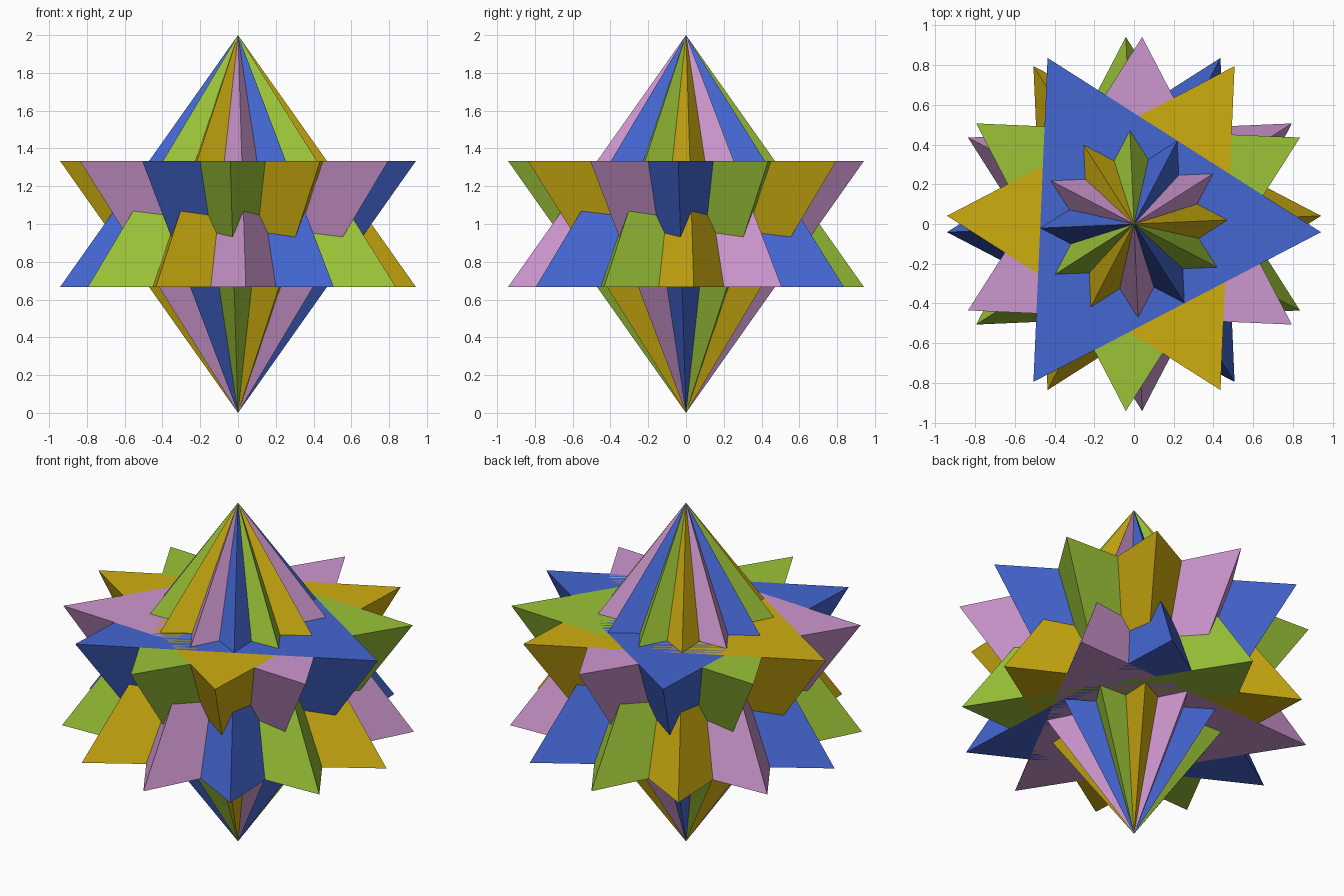
import bpy, bmesh, math

if "Cube" in bpy.data.objects:
    bpy.data.objects.remove(bpy.data.objects["Cube"])


def linear(c):
    c /= 255
    return c / 12.92 if c <= 0.04045 else ((c + 0.055) / 1.055) ** 2.4


def material(name, rgb):
    m = bpy.data.materials.new(name)
    m.diffuse_color = (*[linear(c) for c in rgb], 1)
    m.use_nodes = True
    m.node_tree.nodes["Principled BSDF"].inputs["Base Color"].default_value = m.diffuse_color
    return m


MATS = {
    "blue": material("blue", (68, 102, 209)),
    "gold": material("gold", (207, 174, 16)),
    "green": material("green", (155, 196, 56)),
    "pink": material("pink", (206, 151, 207)),
}

RADIUS = 2 * math.sqrt(2) / 3   # corner distance from the axis, regular tetrahedron
TWIST = 2.5                     # degrees between the upper and lower rings


def tetrahedron(name, colour, angle, base_z, apex_z):
    """Regular tetrahedron with a level base and its apex on the z axis."""
    bm = bmesh.new()
    ring = []
    for k in range(3):
        a = math.radians(angle + 120 * k)
        ring.append(bm.verts.new((RADIUS * math.cos(a), RADIUS * math.sin(a), base_z)))
    apex = bm.verts.new((0, 0, apex_z))
    bm.faces.new(ring)
    for k in range(3):
        bm.faces.new((ring[k], ring[(k + 1) % 3], apex))
    bmesh.ops.recalc_face_normals(bm, faces=bm.faces[:])
    mesh = bpy.data.meshes.new(name)
    bm.to_mesh(mesh)
    bm.free()
    mesh.materials.append(MATS[colour])
    bpy.context.collection.objects.link(bpy.data.objects.new(name, mesh))


# Four tetrahedra pointing down, flat base on top
for colour, angle in (("blue", 0), ("gold", 60), ("green", 30), ("pink", 90)):
    tetrahedron(f"{colour}_tetrahedron_down", colour, angle - TWIST, 4 / 3, 0)

# Four tetrahedra pointing up, flat base below
for colour, angle in (("blue", 60), ("gold", 0), ("green", 90), ("pink", 30)):
    tetrahedron(f"{colour}_tetrahedron_up", colour, angle + TWIST, 2 / 3, 2)
